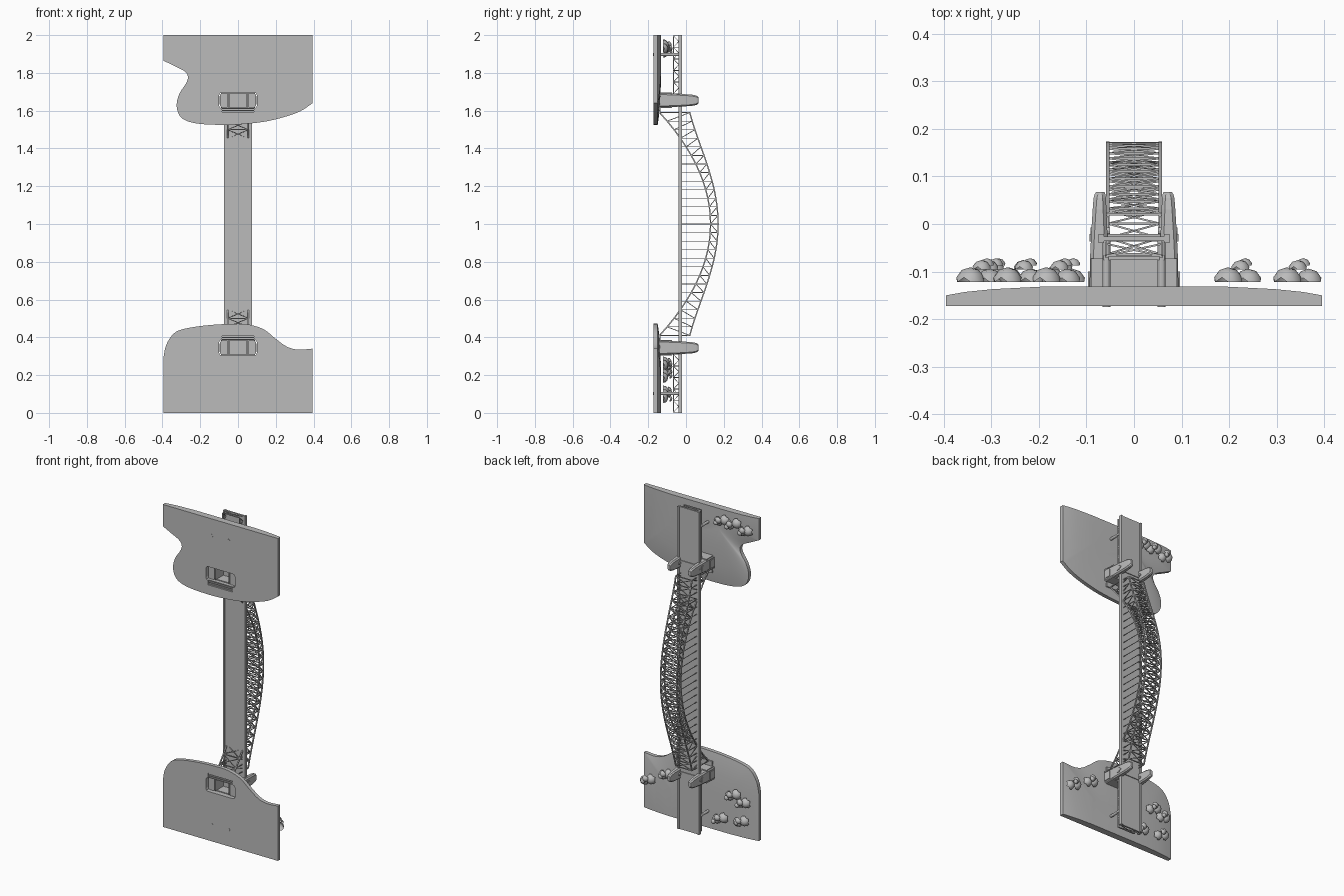
import bpy, bmesh, math, random
from mathutils import Vector, Matrix

if "Cube" in bpy.data.objects:
    bpy.data.objects.remove(bpy.data.objects["Cube"])

GREY = (0.5, 0.5, 0.5, 1)
grey = bpy.data.materials.new("plain grey")
grey.use_nodes = True
grey.diffuse_color = GREY
grey.node_tree.nodes["Principled BSDF"].inputs["Base Color"].default_value = GREY


def finish(bm, name):
    bmesh.ops.recalc_face_normals(bm, faces=bm.faces[:])
    me = bpy.data.meshes.new(name)
    bm.to_mesh(me)
    bm.free()
    me.materials.append(grey)
    ob = bpy.data.objects.new(name, me)
    bpy.context.collection.objects.link(ob)
    return ob


def box(bm, x0, x1, y0, y1, z0, z1):
    m = Matrix.Translation(((x0 + x1) / 2, (y0 + y1) / 2, (z0 + z1) / 2))
    m = m @ Matrix.Diagonal((abs(x1 - x0), abs(y1 - y0), abs(z1 - z0), 1))
    bmesh.ops.create_cube(bm, size=1, matrix=m)


def along(a, b):
    # Frame at the middle of a-b with its z axis along it, and the length
    a, b = Vector(a), Vector(b)
    d = b - a
    return (Matrix.Translation((a + b) / 2)
            @ d.to_track_quat('Z', 'Y').to_matrix().to_4x4(), d.length)


def beam(bm, a, b, w):
    m, length = along(a, b)
    bmesh.ops.create_cube(bm, size=1, matrix=m @ Matrix.Diagonal((w, w, length, 1)))


def rod(bm, a, b, r):
    m, length = along(a, b)
    bmesh.ops.create_cone(bm, cap_ends=True, segments=14, radius1=r, radius2=r,
                          depth=length, matrix=m)


def loft(bm, rings):
    loops = [[bm.verts.new(p) for p in r] for r in rings]
    n = len(loops[0])
    for lo, hi in zip(loops, loops[1:]):
        for i in range(n):
            j = (i + 1) % n
            bm.faces.new((lo[i], lo[j], hi[j], hi[i]))
    bm.faces.new(loops[0])
    bm.faces.new(loops[-1])


def smooth_path(pts, steps=4):
    # Catmull-Rom curve through the shore points
    p = [Vector(q) for q in pts]
    p = [2 * p[0] - p[1]] + p + [2 * p[-1] - p[-2]]
    out = []
    for a, b, c, d in zip(p, p[1:], p[2:], p[3:]):
        for k in range(steps):
            t = k / steps
            out.append(0.5 * (2 * b + (c - a) * t + (2 * a - 5 * b + 4 * c - d) * t * t
                              + (3 * b - a - 3 * c + d) * t ** 3))
    return out + [p[-2]]


# Banks: domed slabs with a curved shore
SHORES = {
    "lower": (0, [(-.395, .29), (-.38, .36), (-.34, .42), (-.28, .446), (-.15, .465), (0, .472),
                  (.07, .465), (.14, .44), (.2, .392), (.26, .35), (.32, .335), (.395, .34)]),
    "upper": (2, [(-.395, 1.865), (-.34, 1.838), (-.285, 1.81), (-.265, 1.78), (-.275, 1.745),
                  (-.31, 1.69), (-.325, 1.63), (-.31, 1.575), (-.27, 1.545), (-.2, 1.53),
                  (-.1, 1.525), (0, 1.527), (.13, 1.54), (.24, 1.565), (.33, 1.597), (.395, 1.64)]),
}
for side, (zend, shore) in SHORES.items():
    outline = [Vector((-.395, zend))] + smooth_path(shore) + [Vector((.395, zend))]
    bm = bmesh.new()
    loft(bm, [[(p.x * s, y, zend + (p.y - zend) * s) for p in outline]
              for s, y in ((1, -.173), (1, -.15), (.9, -.143), (.75, -.137), (.5, -.132))])
    bank = finish(bm, side + "_bank")
    f = (lambda z: z) if zend == 0 else (lambda z: 2 - z)
    # Openings beneath the tower and the arch footing
    for part, dims in (("pit", (-.1, .1, .303, .388)), ("slot", (-.085, .085, .38, .416))):
        bm = bmesh.new()
        box(bm, dims[0], dims[1], -.25, -.1, f(dims[2]), f(dims[3]))
        cutter = finish(bm, f"{side}_{part}_cutter")
        if part == "pit":
            bev = cutter.modifiers.new("corners", 'BEVEL')
            bev.width = .015
            bev.segments = 2
        cutter.hide_render = True
        cutter.hide_viewport = True
        cutter.display_type = 'WIRE'
        mod = bank.modifiers.new(part, 'BOOLEAN')
        mod.operation = 'DIFFERENCE'
        mod.solver = 'EXACT'
        mod.object = cutter
    bpy.ops.object.select_all(action='DESELECT')
    bank.select_set(True)
    bpy.context.view_layer.objects.active = bank
    bpy.ops.object.shade_smooth_by_angle(angle=math.radians(30))

    # Hollow tower base between the legs, with a cross beam under the deck
    bm = bmesh.new()
    box(bm, -.09, .09, -.08, -.073, f(.31), f(.381))
    for z in (.305, .381):
        box(bm, -.09, .09, -.145, -.073, f(z), f(z + .005))
    box(bm, -.094, .094, -.037, -.021, f(.33), f(.36))
    for s in (-1, 1):
        box(bm, s * .088, s * .097, -.14, -.1, f(.322), f(.368))
        box(bm, s * .045, s * .05, -.155, -.08, f(.308), f(.383))
    finish(bm, side + "_tower_base")

    # Blunt masts with chamfered corners
    for s, word in ((-1, "right"), (1, "left")):
        bm = bmesh.new()
        rings = []
        for y, x0, x1, h in ((-.155, .052, .094, .038), (-.06, .055, .092, .035),
                             (-.02, .056, .09, .033), (.03, .058, .087, .03),
                             (.055, .059, .085, .025), (.062, .06, .083, .021),
                             (.067, .062, .08, .016)):
            c = .007
            sec = [(x0 + c, -h), (x1 - c, -h), (x1, -h + c), (x1, h - c),
                   (x1 - c, h), (x0 + c, h), (x0, h - c), (x0, -h + c)]
            rings.append([(s * x, y, f(.345) + z) for x, z in sec])
        loft(bm, rings)
        rod(bm, (s * .05, -.015, f(.345)), (s * .092, -.015, f(.345)), .008)
        finish(bm, f"{side}_{word}_mast")

    # Arch footing of slatted bars
    bm = bmesh.new()
    for i in range(3):
        z = f(.389 + i * .011)
        box(bm, -.084, .084, -.168, -.135, z - .003, z + .003)
    box(bm, -.084, .084, -.15, -.135, f(.386), f(.416))
    finish(bm, side + "_arch_footing")

    # Approach piers
    bm = bmesh.new()
    for s in (-1, 1):
        rod(bm, (s * .058, -.1745, f(.103)), (s * .058, -.036, f(.103)), .0085)
    box(bm, -.064, .064, -.076, -.066, f(.096), f(.11))
    finish(bm, side + "_approach_piers")

    # Approach truss beneath the deck
    bm = bmesh.new()
    n = 5
    zs = [f(.003 + .307 * i / n) for i in range(n + 1)]
    for s in (-1, 1):
        beam(bm, (s * .058, -.067, zs[0]), (s * .058, -.067, zs[-1]), .006)
        for i in range(n):
            mid = (zs[i] + zs[i + 1]) / 2
            beam(bm, (s * .058, -.067, zs[i]), (s * .058, -.038, mid), .003)
            beam(bm, (s * .058, -.038, mid), (s * .058, -.067, zs[i + 1]), .003)
    for z in zs:
        beam(bm, (-.058, -.067, z), (.058, -.067, z), .004)
        for s in (-1, 1):
            beam(bm, (-.058 * s, -.067, z), (.058 * s, -.042, z), .004)
    finish(bm, side + "_approach_truss")

# Deck with edge girders
bm = bmesh.new()
box(bm, -.07, .07, -.036, -.026, 0, 2)
for s in (-1, 1):
    box(bm, s * .063, s * .075, -.04, -.021, 0, 2)
finish(bm, "deck")

# Arch: two trussed ribs, lateral bracing and hangers
N = 26


def node(i, s, top):
    u = -.59 + 1.18 * i / N
    y = .17 - .651 * u ** 2 + .634 * u ** 4 if top else .13 - .775 * u * u
    return (s * .055, y, 1 + u)


ribs, bracing, hangers = bmesh.new(), bmesh.new(), bmesh.new()
for s in (-1, 1):
    for i in range(N + 1):
        lo, hi = node(i, s, False), node(i, s, True)
        beam(ribs, lo, hi, .004)
        if i < N:
            beam(ribs, lo, node(i + 1, s, False), .007)
            beam(ribs, hi, node(i + 1, s, True), .007)
            if i < N / 2:
                beam(ribs, hi, node(i + 1, s, False), .004)
            else:
                beam(ribs, lo, node(i + 1, s, True), .004)
        if lo[1] > -.02:
            beam(hangers, lo, (lo[0], -.03, lo[2]), .003)
for top in (False, True):
    for i in range(N + 1):
        beam(bracing, node(i, -1, top), node(i, 1, top), .005)
        if i < N:
            beam(bracing, node(i, -1, top), node(i + 1, 1, top), .004)
            beam(bracing, node(i, 1, top), node(i + 1, -1, top), .004)
finish(ribs, "arch_ribs")
finish(bracing, "arch_bracing")
finish(hangers, "deck_hangers")

# Bushes: clusters of open-bottomed domes
random.seed(4)
BUSHES = [(-.16, 1.935), (-.24, 1.935), (-.325, 1.915), (-.15, .085), (-.3, .11),
          (-.24, .255), (-.31, .225), (.22, .26), (.34, .2)]
for k, (x, z) in enumerate(BUSHES):
    bm = bmesh.new()
    for dx, dy, dz, r in ((-.022, 0, .008, .031), (.024, 0, -.01, .028),
                          (.004, .026, .012, .02), (.018, .035, -.006, .015)):
        j = random.uniform(-.005, .005)
        c = Vector((x + dx + j, -.122 + dy, z + dz - j))
        part = bmesh.ops.create_icosphere(bm, subdivisions=2, radius=r,
                                          matrix=Matrix.Translation(c))
        low = [v for v in part["verts"] if v.co.y < c.y - .3 * r]
        bmesh.ops.delete(bm, geom=low, context='VERTS')
    bush = finish(bm, f"bush_{k + 1}")
    for p in bush.data.polygons:
        p.use_smooth = True
